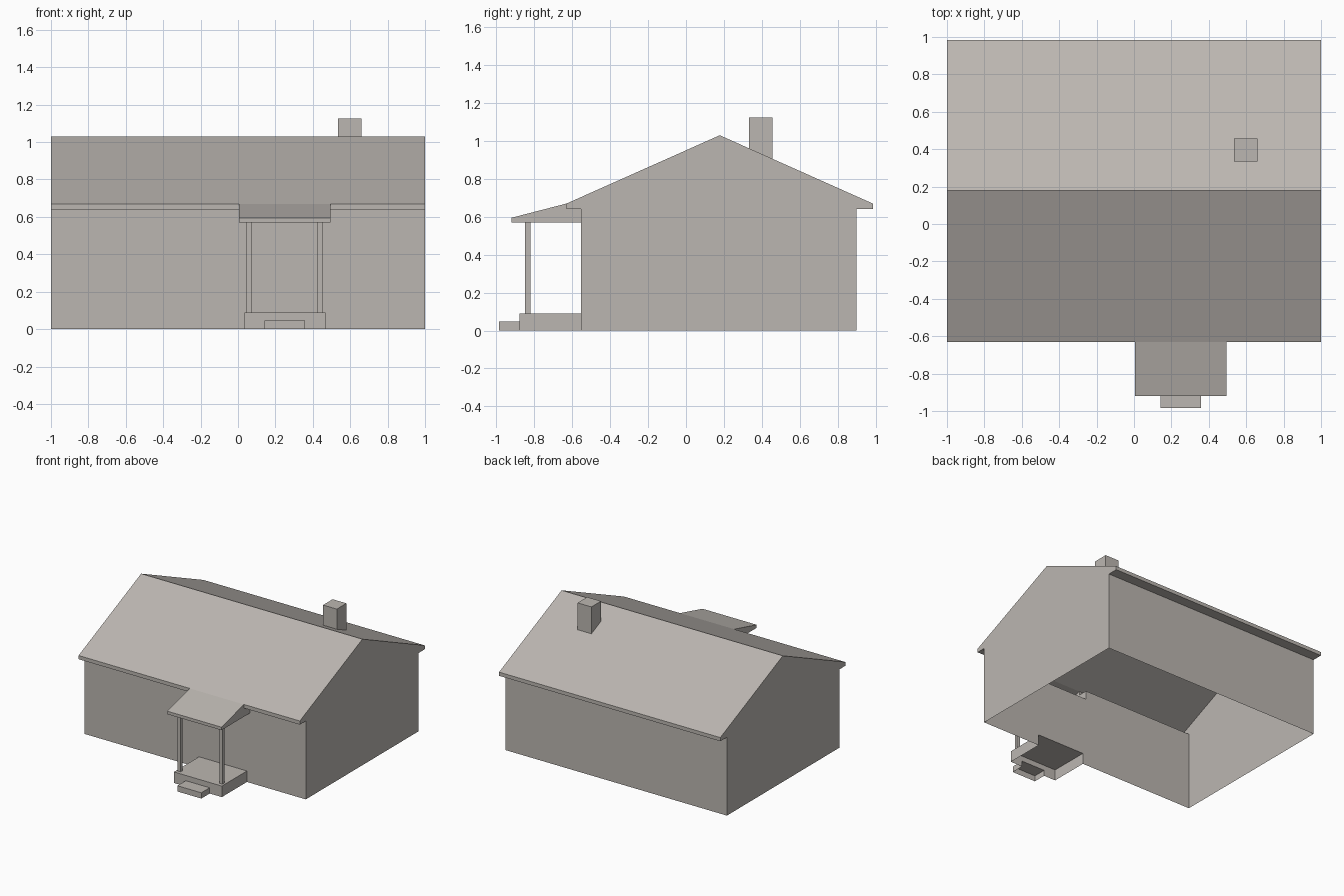
import bpy
import bmesh

cube = bpy.data.objects.get("Cube")
if cube:
    bpy.data.objects.remove(cube, do_unlink=True)

# One warm grey for the whole house
grey = bpy.data.materials.new("warm_grey")
grey.use_nodes = True
color = (0.50, 0.47, 0.44, 1)
grey.diffuse_color = color
grey.node_tree.nodes["Principled BSDF"].inputs["Base Color"].default_value = color


def finish(name, bm):
    bmesh.ops.remove_doubles(bm, verts=bm.verts, dist=0.0001)
    mesh = bpy.data.meshes.new(name)
    bm.to_mesh(mesh)
    bm.free()
    mesh.materials.append(grey)
    obj = bpy.data.objects.new(name, mesh)
    bpy.context.collection.objects.link(obj)
    return obj


def prism(name, profile, x0, x1, edges, caps=True):
    """Sweep chosen edges of a clockwise (y, z) profile along x."""
    bm = bmesh.new()
    a = [bm.verts.new((x0, y, z)) for y, z in profile]
    b = [bm.verts.new((x1, y, z)) for y, z in profile]
    for i in edges:
        j = (i + 1) % len(profile)
        bm.faces.new((a[i], b[i], b[j], a[j]))
    if caps:
        bm.faces.new(a)
        bm.faces.new(b[::-1])
    for v in [v for v in bm.verts if not v.link_faces]:
        bm.verts.remove(v)
    return finish(name, bm)


def panel(name, points, y):
    """Flat front-facing panel from (x, z) points."""
    bm = bmesh.new()
    bm.faces.new([bm.verts.new((x, y, z)) for x, z in points])
    return finish(name, bm)


FRONT, BACK = -0.553, 0.90
EAVE_F, EAVE_B, RIDGE = -0.63, 0.985, 0.178
SOFFIT, EAVE, TOP = 0.64, 0.67, 1.03
DECK_L, DECK_R, DECK_F, DECK_Z = 0.035, 0.468, -0.877, 0.09
PORCH_L, PORCH_R, PORCH_Z = 0.005, 0.495, 0.57
STEP_L, STEP_R, STEP_Z = 0.142, 0.358, 0.047

# Gable ends with the back wall, open underneath
gable = [(FRONT, 0), (FRONT, SOFFIT), (EAVE_F, SOFFIT), (EAVE_F, EAVE),
         (RIDGE, TOP), (EAVE_B, EAVE), (EAVE_B, SOFFIT), (BACK, SOFFIT), (BACK, 0)]
prism("gable_and_back_walls", gable, -1, 1, [7])

# Roof slopes and back eave
prism("main_roof", gable, -1, 1, [3, 4, 5, 6], caps=False)

# Front eave on each side of the porch roof
prism("front_eave_right", gable, -1, PORCH_L, [1, 2], caps=False)
prism("front_eave_left", gable, PORCH_R, 1, [1, 2], caps=False)

# Front wall, open behind the deck and the porch roof
panel("front_wall", [(-1, 0), (DECK_L, 0), (DECK_L, DECK_Z), (DECK_R, DECK_Z),
                     (DECK_R, 0), (1, 0), (1, SOFFIT), (PORCH_R, SOFFIT),
                     (PORCH_R, PORCH_Z), (PORCH_L, PORCH_Z), (PORCH_L, SOFFIT),
                     (-1, SOFFIT)], FRONT)

# Porch roof
prism("porch_roof", [(-0.92, PORCH_Z), (-0.92, 0.595), (EAVE_F, EAVE), (EAVE_F, SOFFIT),
                     (FRONT, SOFFIT), (FRONT, PORCH_Z)], PORCH_L, PORCH_R, [0, 1, 5])

# Porch deck and its front board, open underneath
prism("porch_deck", [(DECK_F, 0), (DECK_F, DECK_Z), (FRONT, DECK_Z), (FRONT, 0)],
      DECK_L, DECK_R, [1])
panel("porch_deck_front", [(DECK_L, 0), (STEP_L, 0), (STEP_L, STEP_Z), (STEP_R, STEP_Z),
                           (STEP_R, 0), (DECK_R, 0), (DECK_R, DECK_Z), (DECK_L, DECK_Z)],
      DECK_F)

# Entry step
prism("step", [(-0.985, 0), (-0.985, STEP_Z), (DECK_F, STEP_Z), (DECK_F, 0)],
      STEP_L, STEP_R, [0, 1])

# Porch posts
for side, x in (("right", 0.046), ("left", 0.425)):
    prism("porch_post_" + side, [(-0.848, DECK_Z), (-0.848, PORCH_Z),
                                 (-0.82, PORCH_Z), (-0.82, DECK_Z)], x, x + 0.028, [0, 2])


# Chimney rising from the back slope
def slope_z(y):
    return TOP - (y - RIDGE) * (TOP - EAVE) / (EAVE_B - RIDGE)


y0, y1 = 0.333, 0.457
prism("chimney", [(y0, slope_z(y0)), (y0, 1.125), (y1, 1.125), (y1, slope_z(y1))],
      0.535, 0.66, [0, 1, 2])
